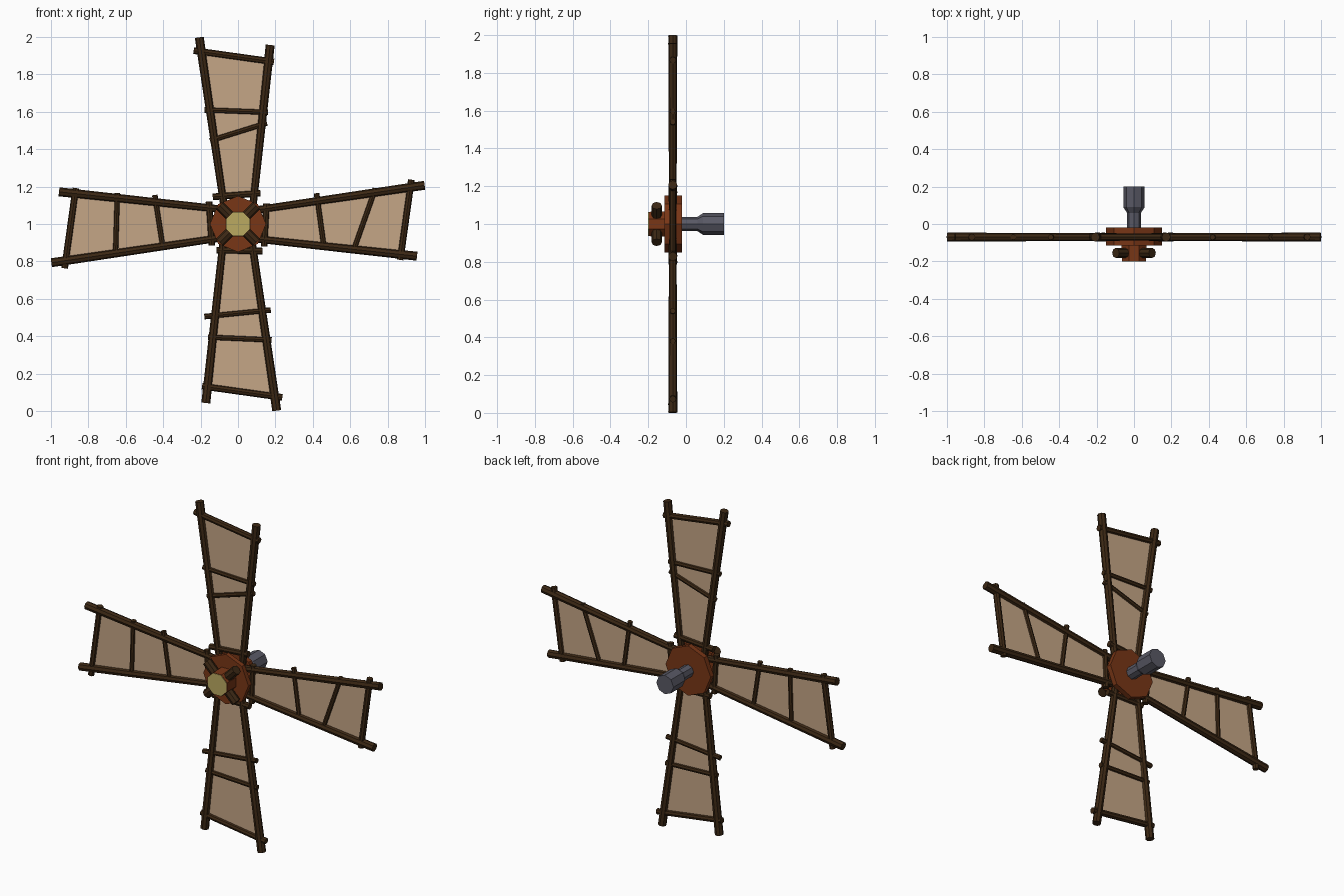
import bpy, math
from mathutils import Vector

if "Cube" in bpy.data.objects:
    bpy.data.objects.remove(bpy.data.objects["Cube"])

def mat(name, c):
    m = bpy.data.materials.new(name)
    m.diffuse_color = (*c, 1)
    m.use_nodes = True
    m.node_tree.nodes["Principled BSDF"].inputs["Base Color"].default_value = m.diffuse_color
    return m

WOOD = mat("dark wood", (0.045, 0.021, 0.007))
RUST = mat("reddish wood", (0.19, 0.037, 0.008))
CLOTH = mat("sail cloth", (0.56, 0.38, 0.24))
BRASS = mat("yellow cap", (0.50, 0.40, 0.12))
STEEL = mat("grey metal", (0.10, 0.10, 0.13))

CZ = 1.0      # hub height
PLANE = -0.07 # y of the sails

def rod(name, a, b, r1, r2, sides, m, spin=0.0):
    """Tapered prism from point a to point b."""
    a, b = Vector(a), Vector(b)
    d = b - a
    bpy.ops.mesh.primitive_cone_add(vertices=sides, radius1=r1, radius2=r2, depth=d.length)
    o = bpy.context.object
    o.name = name
    o.data.materials.append(m)
    q = d.to_track_quat('Z', 'Y')
    o.rotation_euler = (q.to_matrix() @ Vector((0, 0, 1)).rotation_difference(
        Vector((0, 0, 1))).to_matrix()).to_euler()
    o.location = (a + b) / 2
    if spin:
        for v in o.data.vertices:
            x, y = v.co.x, v.co.y
            v.co.x = x * math.cos(spin) - y * math.sin(spin)
            v.co.y = x * math.sin(spin) + y * math.cos(spin)
    return o

def place(k, u, r, y=PLANE):
    """Blade coordinates (across, outward) to world, k quarter turns clockwise."""
    for _ in range(k):
        u, r = r, -u
    return Vector((u, y, CZ + r))

# crooked cross bars of each blade: (u, r, u, r) for hub, inner and middle bar
BARS = [
    [(-.135, .145, .12, .165), (-.15, .445, .155, .54), (-.18, .61, .16, .597)],
    [(-.11, .152, .12, .14), (-.165, .42, .125, .46), (-.19, .735, .135, .62)],
    [(-.13, .145, .115, .14), (-.175, .46, .18, .495), (-.18, .62, .16, .605)],
    [(-.115, .14, .12, .155), (-.135, .40, .155, .445), (-.16, .655, .165, .645)],
]

for k, side in enumerate(("top", "right", "bottom", "left")):
    # two long spars
    rod(side + "_spar_a", place(k, -.075, .10), place(k, -.207, .998), .02, .024, 8, WOOD)
    rod(side + "_spar_b", place(k, .08, .10), place(k, .172, .957), .02, .024, 8, WOOD)
    # cross bars
    for i, (u1, r1, u2, r2) in enumerate(BARS[k] + [(-.237, .927, .192, .867)]):
        t = .018 if i in (0, 3) else .015
        rod(f"{side}_crossbar_{i}", place(k, u1, r1), place(k, u2, r2), t, t, 8, WOOD)
    # sail cloth
    me = bpy.data.meshes.new(side + "_sail")
    pts = [(-.083, .15), (.085, .15), (.163, .87), (-.196, .922)]
    me.from_pydata([place(k, u, r) for u, r in pts], [], [(0, 1, 2, 3)])
    me.materials.append(CLOTH)
    o = bpy.data.objects.new(side + "_sail", me)
    bpy.context.collection.objects.link(o)
    s = o.modifiers.new("thickness", 'SOLIDIFY')
    s.thickness, s.offset = .006, 0

def axial(name, y1, y2, r1, r2, m, spin=0.0):
    return rod(name, (0, y1, CZ), (0, y2, CZ), r1, r2, 8, m, spin)

# hub: two plates clamping the spars, a core and a front boss
axial("back_plate", -.02, -.05, .15, .15, RUST)
axial("hub_core", -.04, -.10, .11, .11, RUST)
axial("front_plate", -.088, -.115, .15, .15, RUST)
axial("front_boss", -.11, -.197, .072, .07, RUST, math.pi / 8)
axial("boss_cap", -.194, -.20, .068, .068, BRASS, math.pi / 8)

# four short pegs on the diagonals
for i in range(4):
    a = math.pi / 4 + i * math.pi / 2
    c, s = math.cos(a), math.sin(a)
    rod(f"peg_{i}", (.03 * c, -.155, CZ + .03 * s), (.138 * c, -.155, CZ + .138 * s),
        .027, .027, 8, WOOD)

# axle with thick end
axial("axle", -.03, .07, .037, .037, STEEL)
axial("axle_collar", .06, .09, .037, .057, STEEL)
axial("axle_end", .09, .20, .057, .057, STEEL)
